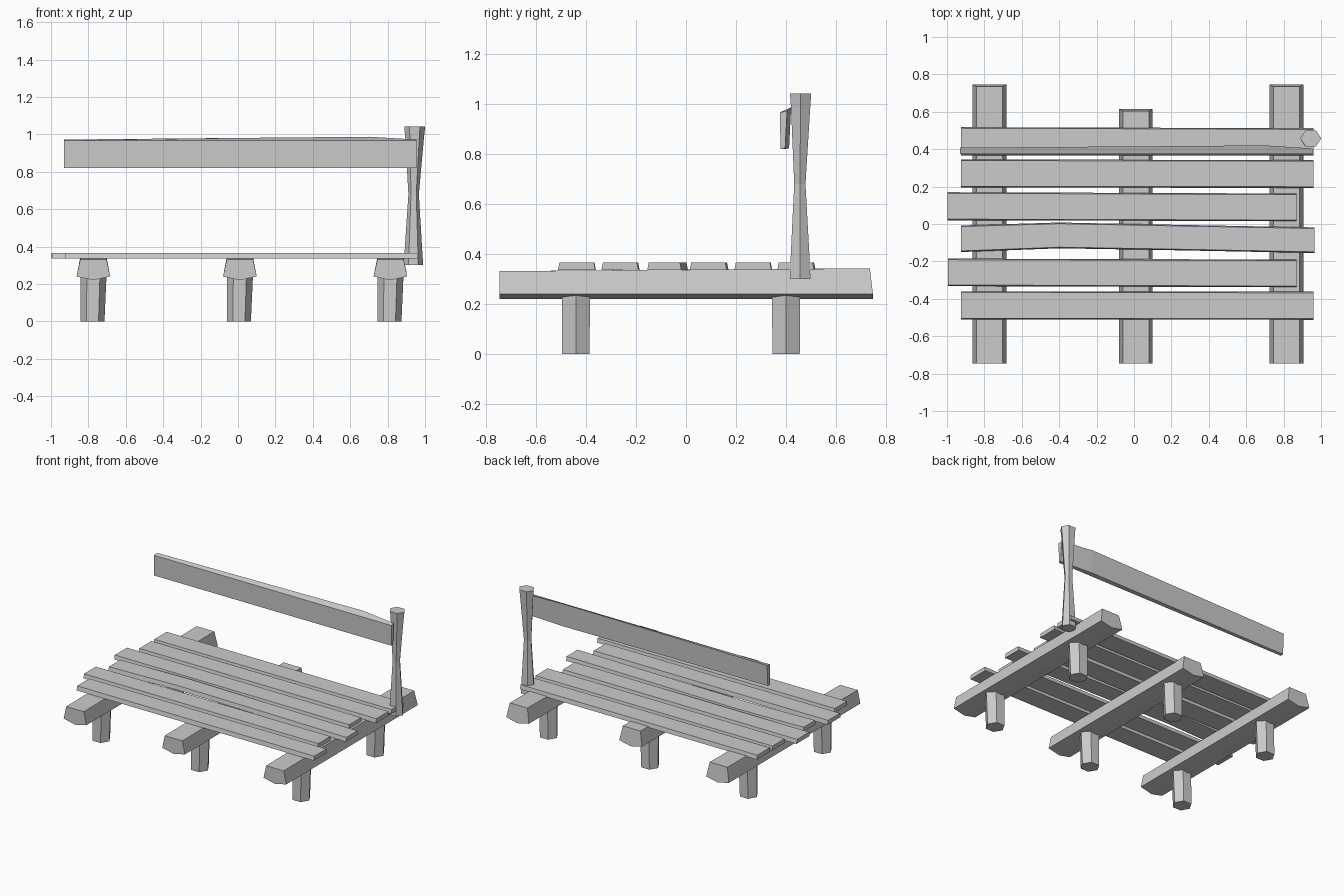
import bpy, bmesh
from math import cos, sin, pi

if "Cube" in bpy.data.objects:
    bpy.data.objects.remove(bpy.data.objects["Cube"])


def loft(name, rings):
    """Skin a list of equal-length point rings and cap both ends."""
    bm = bmesh.new()
    vr = [[bm.verts.new(p) for p in r] for r in rings]
    n = len(vr[0])
    for a, b in zip(vr, vr[1:]):
        for i in range(n):
            j = (i + 1) % n
            bm.faces.new((a[i], a[j], b[j], b[i]))
    bm.faces.new(vr[0][::-1])
    bm.faces.new(vr[-1])
    bmesh.ops.recalc_face_normals(bm, faces=bm.faces)
    me = bpy.data.meshes.new(name)
    bm.to_mesh(me)
    bm.free()
    ob = bpy.data.objects.new(name, me)
    bpy.context.collection.objects.link(ob)
    return ob


def hex_ring(x, y, z, rx, ry):
    return [(x + rx * cos(i * pi / 3), y + ry * sin(i * pi / 3), z) for i in range(6)]


def beam(name, x, y0, y1):
    # five-sided log: flat top, shallow pointed underside
    def ring(y, slant, top):
        return [(x - .07, y - slant, top), (x + .07, y - slant, top),
                (x + .09, y, .24), (x, y, .22), (x - .09, y, .24)]
    return loft(name, [ring(y0, 0, .332), ring(y1, .012, .343)])


def slat(name, stations, z0=.336, z1=.366, inset=.006):
    # plank running along x through (x, front y, back y) stations
    return loft(name, [[(x, a, z0), (x, b, z0), (x, b - inset, z1), (x, a + inset, z1)]
                       for x, a, b in stations])


# Cross beams with their stub legs
for side, x, back in (("left", -.773, .747), ("middle", .01, .615), ("right", .815, .747)):
    beam(side + "_beam", x, -.745, back)
    for end, y in (("front", -.44), ("back", .4)):
        loft(f"{side}_{end}_leg", [hex_ring(x - .005, y, 0, .064, .063),
                                   hex_ring(x, y, .245, .07, .065)])

# Seat slats, front to back
slats = [
    [(-.925, -.51, -.36), (.96, -.512, -.362)],
    [(-.995, -.332, -.185), (.87, -.338, -.19)],
    [(-.925, -.15, -.008), (-.4, -.13, .008), (.2, -.14, -.004), (.965, -.155, -.018)],
    [(-.997, .02, .17), (.868, .015, .163)],
    [(-.925, .195, .345), (.96, .193, .342)],
    [(-.925, .365, .518), (.96, .365, .512)],
]
for i, s in enumerate(slats):
    slat(f"seat_slat_{i + 1}", s)

# Waisted six-sided back post
loft("back_post", [hex_ring(.938, .456, .3, .052, .048),
                   hex_ring(.938, .456, .38, .047, .044),
                   hex_ring(.939, .455, .68, .028, .026),
                   hex_ring(.944, .458, .98, .05, .044),
                   hex_ring(.945, .458, 1.042, .056, .049)])

# Backrest board, bent near the post
loft("backrest_board", [[(x, .378, .82), (x, .375, .967), (x, yb, zb), (x, yb - .008, .822)]
                        for x, yb, zb in ((-.93, .408, .972), (.7, .42, .987), (.955, .404, .972))])
